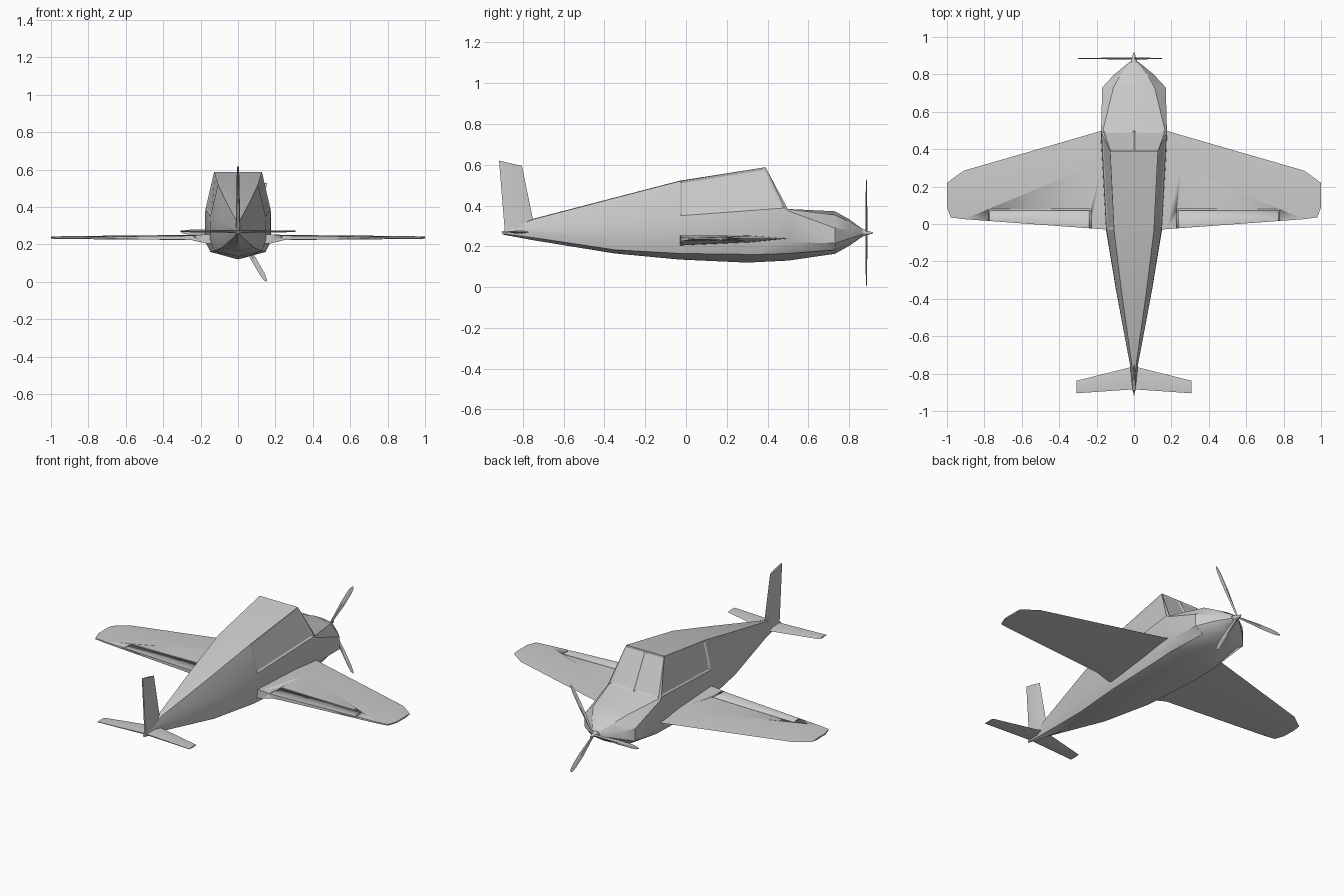
import bpy, bmesh, math
from mathutils import Matrix, Vector

if "Cube" in bpy.data.objects:
    bpy.data.objects.remove(bpy.data.objects["Cube"])


def finish(name, bm, angle=28):
    bmesh.ops.recalc_face_normals(bm, faces=bm.faces[:])
    me = bpy.data.meshes.new(name)
    bm.to_mesh(me)
    bm.free()
    ob = bpy.data.objects.new(name, me)
    bpy.context.collection.objects.link(ob)
    bpy.ops.object.select_all(action='DESELECT')
    ob.select_set(True)
    bpy.context.view_layer.objects.active = ob
    bpy.ops.object.shade_smooth_by_angle(angle=math.radians(angle))
    return ob


def loft(bm, rings):
    """Skin a list of equal-length closed rings; returns faces[segment][side]."""
    vs = [[bm.verts.new(p) for p in r] for r in rings]
    n = len(vs[0])
    grid = [[bm.faces.new((a[i], a[(i + 1) % n], b[(i + 1) % n], b[i])) for i in range(n)]
            for a, b in zip(vs, vs[1:])]
    bm.faces.new(vs[0])
    bm.faces.new(vs[-1])
    return grid


def mirror_x(ob):
    ob.modifiers.new("mirror", 'MIRROR').use_axis[0] = True


# Fuselage: half sections (x, z) from roof centre to keel, with y per point
sections = [
    ([-.90] * 6, [(0, .272), (.004, .272), (.006, .268), (.006, .265), (.005, .262), (0, .258)]),
    ([-.75] * 6, [(0, .335), (.012, .332), (.022, .29), (.022, .265), (.018, .243), (0, .230)]),
    ([-.35] * 6, [(0, .439), (.068, .437), (.096, .32), (.097, .235), (.085, .183), (0, .165)]),
    ([-.03] * 6, [(0, .522), (.107, .520), (.148, .35), (.15, .23), (.13, .165), (0, .135)]),
    ([.39, .39, .485, .42, .35, .30], [(0, .588), (.128, .588), (.174, .388), (.175, .22), (.148, .16), (0, .12)]),
    ([.50] * 6, [(0, .383), (.166, .383), (.176, .374), (.176, .22), (.15, .165), (0, .13)]),
    ([.73] * 6, [(0, .372), (.11, .354), (.17, .29), (.17, .215), (.12, .182), (0, .163)]),
    ([.80] * 6, [(0, .333), (.07, .321), (.105, .28), (.105, .238), (.07, .212), (0, .202)]),
    ([.865] * 6, [(0, .286), (.018, .282), (.026, .27), (.026, .258), (.018, .25), (0, .247)]),
]
rings = []
for ys, pts in sections:
    half = [(x, y, z) for y, (x, z) in zip(ys, pts)]
    rings.append(half + [(-x, y, z) for x, y, z in half[4:0:-1]])
bm = bmesh.new()
grid = loft(bm, rings)
bmesh.ops.recalc_face_normals(bm, faces=bm.faces[:])
# Recessed side windows and two windshield panes
panes = [grid[3][1], grid[3][8], grid[4][0], grid[4][9]]
bmesh.ops.inset_individual(bm, faces=panes, thickness=.011, depth=-.006, use_even_offset=True)
finish("fuselage", bm)

# Wing: stations of x, leading y, trailing y, mid top, mid bottom, rear top, rear bottom
stations = [
    (.05, .53, -.030, .252, .220, .254, .203),
    (.17, .50, -.028, .252, .220, .254, .205),
    (.25, .476, -.022, .251, .224, .247, .225),
    (.91, .285, .026, .245, .229, .240, .232),
    (.98, .235, .035, .243, .230, .240, .233),
    (1.0, .22, .09, .242, .232, .241, .234),
]
bm = bmesh.new()
rings = []
for x, le, te, mt, mb, rt, rb in stations:
    mid = le + (te - le) * .35
    rings.append([(x, le, .238), (x, mid, mt), (x, te, rt), (x, te, rb), (x, mid, mb)])
loft(bm, rings)
wing = finish("wings", bm)

# Shallow grooves outlining the flap
bm = bmesh.new()
for x0, x1, y0, y1 in [(.232, .775, .072, .079), (.228, .234, -.08, .077), (.772, .778, -.08, .077)]:
    m = Matrix.Translation(((x0 + x1) / 2, (y0 + y1) / 2, .258)) @ Matrix.Diagonal((x1 - x0, y1 - y0, .04, 1))
    bmesh.ops.create_cube(bm, size=1, matrix=m)
cutter = finish("flap_groove_cutter", bm)
cutter.hide_render = True
cutter.display_type = 'WIRE'
cut = wing.modifiers.new("grooves", 'BOOLEAN')
cut.operation = 'DIFFERENCE'
cut.solver = 'EXACT'
cut.use_self = True
cut.object = cutter
mirror_x(wing)

# Tailplane
bm = bmesh.new()
rings = []
for x, le, te, t in [(.002, -.762, -.884, .008), (.307, -.838, -.905, .004)]:
    m = le + (te - le) * .4
    rings.append([(x, le, .27), (x, m, .27 + t), (x, te, .27 + t * .4), (x, te, .27 - t * .4), (x, m, .27 - t)])
loft(bm, rings)
mirror_x(finish("tailplane", bm))

# Fin
bm = bmesh.new()
rings = []
for le, lz, te, tz, t in [(-.738, .27, -.888, .262, .013), (-.805, .595, -.917, .62, .006)]:
    y, z = le + (te - le) * .4, lz + (tz - lz) * .4
    rings.append([(0, le, lz), (t, y, z), (t * .4, te, tz), (-t * .4, te, tz), (-t, y, z)])
loft(bm, rings)
finish("tail_fin", bm)

# Spinner
hub = Vector((0, .885, .266))
bm = bmesh.new()
bmesh.ops.create_cone(bm, cap_ends=True, segments=12, radius1=.022, radius2=.002, depth=.065,
                      matrix=Matrix.Translation((0, .8855, .266)) @ Matrix.Rotation(-math.pi / 2, 4, 'X'))
finish("spinner", bm)

# Three propeller blades
bm = bmesh.new()
for deg in (180, 60, -60):
    turn = Matrix.Translation(hub) @ Matrix.Rotation(-math.radians(deg), 4, 'Y')
    rings = [[turn @ Vector(p) for p in ((r, 0, w), (r, t, 0), (r, 0, -w), (r, -t, 0))]
             for r, w, t in [(.005, .006, .006), (.06, .008, .005), (.16, .014, .004),
                             (.26, .013, .003), (.29, .009, .002), (.304, .003, .001)]]
    loft(bm, rings)
finish("propeller", bm)
